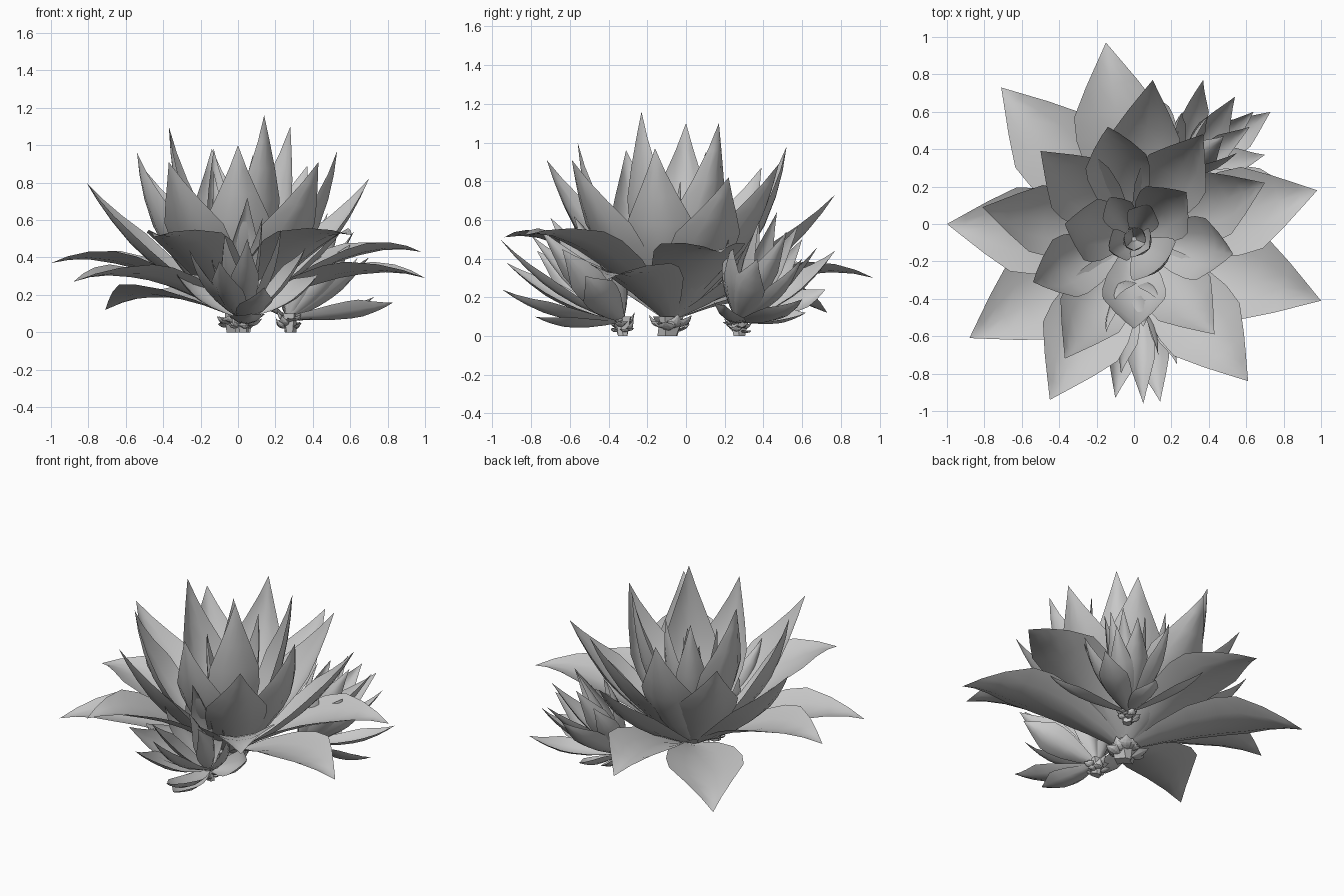
import bpy
import bmesh
import math
import random
from mathutils import Vector, Matrix

random.seed(4)
UP = Vector((0, 0, 1))

cube = bpy.data.objects.get("Cube")
if cube:
    bpy.data.objects.remove(cube, do_unlink=True)

# One plain grey for the whole plant
grey = bpy.data.materials.new("leaf_grey")
grey.use_nodes = True
colour = (0.58, 0.58, 0.58, 1)
grey.diffuse_color = colour
grey.node_tree.nodes["Principled BSDF"].inputs["Base Color"].default_value = colour


def finish(name, bm, smooth=True):
    mesh = bpy.data.meshes.new(name)
    bm.to_mesh(mesh)
    bm.free()
    mesh.materials.append(grey)
    for face in mesh.polygons:
        face.use_smooth = smooth
    obj = bpy.data.objects.new(name, mesh)
    bpy.context.collection.objects.link(obj)
    return obj


# Leaf outline: position along the leaf and share of full width
OUTLINE = [(0, 0.18), (0.15, 0.54), (0.32, 0.86), (0.48, 1),
           (0.6, 0.98), (0.75, 0.61), (0.88, 0.28), (1, 0)]
COLUMNS = (-1, -0.5, 0, 0.5, 1)


def add_leaf(bm, base, bend, tip, width, axis, cup):
    """Cupped pointed sheet along a curve from base to tip."""
    radial = (tip - base) - axis * (tip - base).dot(axis)
    side = axis.cross(radial).normalized()
    rows = []
    for t, share in OUTLINE:
        centre = base * (1 - t) ** 2 + bend * 2 * t * (1 - t) + tip * t * t
        tangent = ((bend - base) * (1 - t) + (tip - bend) * t).normalized()
        normal = tangent.cross(side)
        half = width * share / 2
        if share == 0:
            rows.append([bm.verts.new(centre)] * len(COLUMNS))
            continue
        row = []
        for u in COLUMNS:
            p = centre + side * half * u + normal * half * cup * (u * u - 0.3)
            p.z = max(p.z, 0.01)
            row.append(bm.verts.new(p))
        rows.append(row)
    for low, high in zip(rows, rows[1:]):
        for j in range(len(COLUMNS) - 1):
            corners = [low[j], high[j], high[j + 1], low[j + 1]]
            bm.faces.new(list(dict.fromkeys(corners)))


def leaf_layer(name, centre, axis, tips, width, out, lift, rise, cup):
    """Ring of leaves around an axis; the bend sits between base and tip."""
    bm = bmesh.new()
    for tip in map(Vector, tips):
        height = (tip - centre).dot(axis)
        flat = tip - centre - axis * height
        base = centre + flat.normalized() * width * 0.07
        bend = centre + flat * out + axis * (height * rise + lift)
        add_leaf(bm, base, bend, tip, width, axis, cup)
    finish(name, bm)


def stem(name, centre, radius, height):
    """Ragged stub wrapped in small withered scales."""
    bm = bmesh.new()
    bmesh.ops.create_cone(bm, cap_ends=True, segments=7, radius1=radius * 0.45,
                          radius2=radius * 0.7, depth=height,
                          matrix=Matrix.Translation((centre.x, centre.y, height / 2)))
    for v in bm.verts:
        v.co.x += random.uniform(-0.2, 0.2) * radius
        v.co.y += random.uniform(-0.2, 0.2) * radius
    for i in range(14):
        a = i * 2.4
        d = Vector((math.cos(a), math.sin(a), 0))
        base = Vector((centre.x, centre.y, height * random.uniform(0.2, 0.7))) + d * radius * 0.3
        tip = base + d * radius * random.uniform(0.5, 0.9) + UP * random.uniform(0, 0.07)
        add_leaf(bm, base, base + d * radius * 0.5, tip, radius * 0.8, UP, 0.5)
    finish(name, bm, False)


# Large rosette, from drooping outer leaves to the closed heart
heart = Vector((0, -0.08, 0.09))
leaf_layer("outer_leaves", heart, UP, [
    (-1, 0, 0.37), (-0.88, -0.61, 0.27), (-0.45, -0.94, 0.51), (0.61, -0.84, 0.52),
    (1, -0.41, 0.29), (0.98, 0.18, 0.43), (-0.15, 0.97, 0.3), (-0.71, 0.73, 0.12)],
    0.46, 0.6, 0.2, 0.75, 0.3)
leaf_layer("middle_leaves", heart, UP, [
    (-0.81, 0.09, 0.8), (0.7, 0.22, 0.82), (0.1, 0.77, 0.73), (-0.37, -0.72, 0.91),
    (0.43, -0.59, 0.91), (-0.5, 0.39, 0.87), (0.37, 0.48, 0.89)],
    0.37, 0.68, 0, 0.42, 0.4)
leaf_layer("upright_leaves", heart, UP, [
    (0, -0.56, 1), (-0.54, -0.31, 0.96), (0.53, -0.16, 0.97), (-0.14, 0.52, 0.98),
    (-0.37, 0, 1.1), (0.28, 0.17, 1.1)],
    0.34, 0.85, 0, 0.4, 0.5)
leaf_layer("tallest_leaf", heart, UP, [(0.14, -0.23, 1.16)], 0.31, 1.2, 0, 0.45, 0.3)
leaf_layer("heart_leaves", heart, UP, [
    (-0.13, 0.14, 0.98), (0.08, 0.1, 0.95), (-0.13, -0.14, 0.86), (0.08, -0.13, 0.8)],
    0.18, 1, 0, 0.5, 0.6)
leaf_layer("heart_bud", heart, UP, [
    (0.04, -0.03, 0.8), (-0.05, -0.06, 0.74), (0, -0.14, 0.7)],
    0.12, 1, 0, 0.5, 0.6)
stem("main_stem", heart, 0.12, 0.1)

# Small rosette leaning out at the front
front = Vector((0.02, -0.33, 0.08))
front_axis = Vector((0.03, -0.6, 0.8)).normalized()
leaf_layer("front_rosette_outer_leaves", front, front_axis, [
    (0.14, -0.95, 0.24), (-0.1, -0.93, 0.38), (0.07, -0.78, 0.1), (0.43, -0.52, 0.31),
    (-0.34, -0.48, 0.33), (0.36, -0.64, 0.45), (-0.26, -0.77, 0.44)],
    0.19, 0.75, 0.02, 0.4, 0.5)
leaf_layer("front_rosette_inner_leaves", front, front_axis, [
    (0.05, -0.96, 0.5), (0.23, -0.75, 0.55), (0.05, -0.55, 0.72), (-0.15, -0.58, 0.62),
    (0.13, -0.7, 0.61), (-0.07, -0.8, 0.52), (0.14, -0.42, 0.56), (-0.1, -0.4, 0.52)],
    0.15, 0.9, 0.01, 0.42, 0.6)
stem("front_rosette_stem", front, 0.07, 0.1)

# Small rosette leaning out at the back left corner
back = Vector((0.27, 0.27, 0.08))
back_axis = Vector((0.4, 0.36, 0.84)).normalized()
leaf_layer("back_rosette_outer_leaves", back, back_axis, [
    (0.06, 0.72, 0.24), (0.37, 0.77, 0.44), (0.54, 0.68, 0.46), (0.73, 0.6, 0.19),
    (0.83, 0.2, 0.16), (0.7, 0.37, 0.4), (0.6, 0.24, 0.47), (0.35, 0.62, 0.12)],
    0.18, 0.75, 0.02, 0.4, 0.5)
leaf_layer("back_rosette_inner_leaves", back, back_axis, [
    (0.62, 0.52, 0.54), (0.48, 0.47, 0.64), (0.4, 0.58, 0.57), (0.55, 0.38, 0.6),
    (0.26, 0.6, 0.5), (0.32, 0.38, 0.58), (0.45, 0.22, 0.5), (0.64, 0.6, 0.4)],
    0.14, 0.9, 0.01, 0.42, 0.6)
stem("back_rosette_stem", back, 0.07, 0.1)
